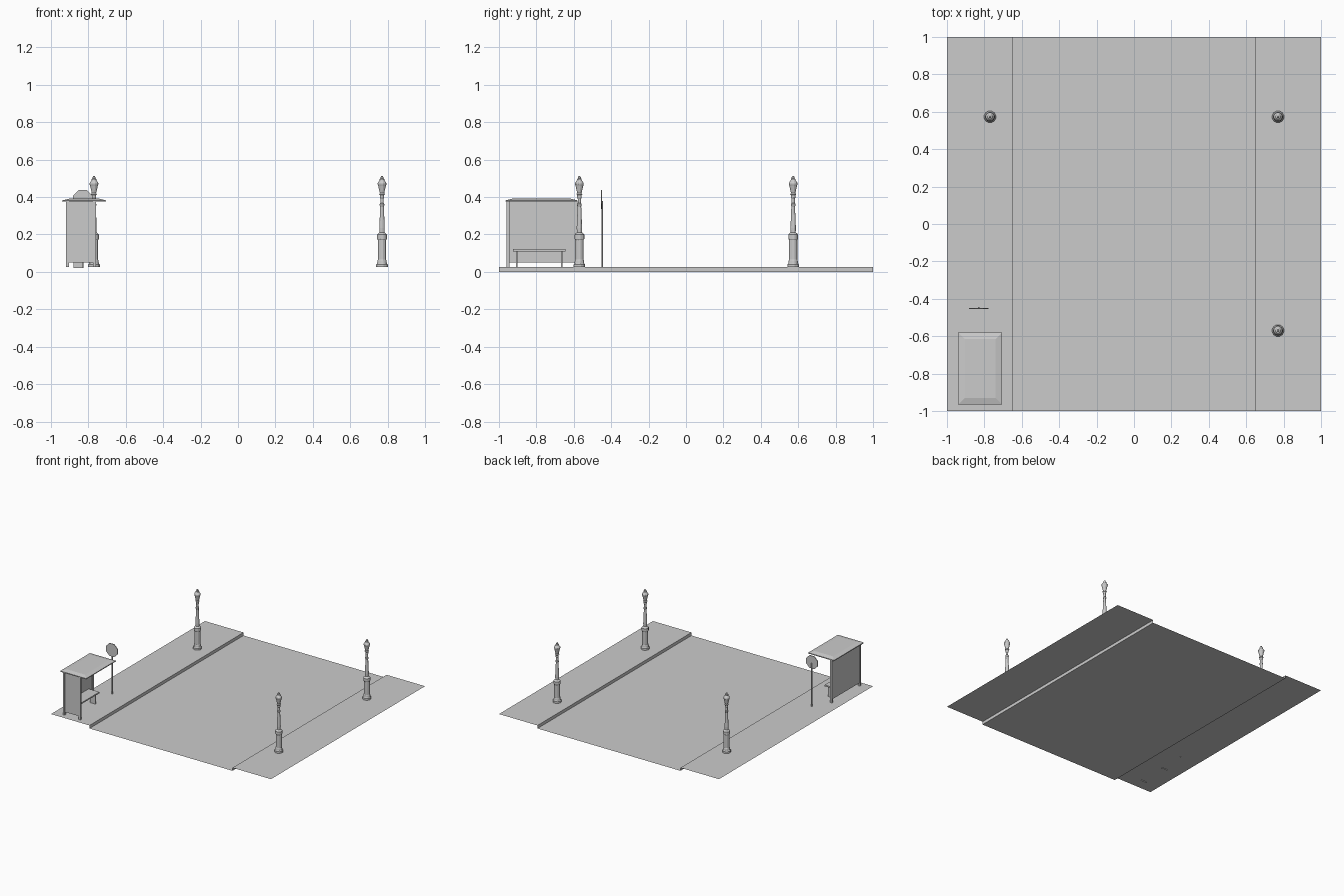
import bpy, bmesh, math
from mathutils import Vector

cube = bpy.data.objects.get("Cube")
if cube:
    bpy.data.objects.remove(cube, do_unlink=True)

grey = bpy.data.materials.new("plain_grey")
grey.use_nodes = True
COLOUR = (0.6, 0.6, 0.6, 1)
grey.diffuse_color = COLOUR
grey.node_tree.nodes["Principled BSDF"].inputs["Base Color"].default_value = COLOUR

KERB = 0.025


def finish(name, bm):
    mesh = bpy.data.meshes.new(name)
    bm.to_mesh(mesh)
    bm.free()
    mesh.materials.append(grey)
    obj = bpy.data.objects.new(name, mesh)
    bpy.context.collection.objects.link(obj)
    return obj


def box(name, x, y, z, taper=0):
    """Box from (min, max) ranges; taper pulls the top edges inward."""
    bm = bmesh.new()
    bmesh.ops.create_cube(bm, size=1)
    for v in bm.verts:
        top = v.co.z > 0
        for i, r in enumerate((x, y, z)):
            side = 1 if v.co[i] > 0 else -1
            inset = taper if top and i < 2 else 0
            v.co[i] = (r[0] + r[1]) / 2 + side * ((r[1] - r[0]) / 2 - inset)
    return finish(name, bm)


def lathe(name, profile, sides, location):
    """Spin (radius, height) pairs round the z axis."""
    bm = bmesh.new()
    rings = []
    for r, z in profile:
        rings.append([bm.verts.new((r * math.cos(a), r * math.sin(a), z))
                      for a in (math.tau * (i + 0.5) / sides for i in range(sides))])
    for low, high in zip(rings, rings[1:]):
        for i in range(sides):
            j = (i + 1) % sides
            bm.faces.new((low[i], low[j], high[j], high[i]))
    bm.faces.new(rings[-1])
    bm.faces.new(rings[0][::-1])
    obj = finish(name, bm)
    obj.location = location
    return obj


# Road and raised pavements: one folded sheet
bm = bmesh.new()
fold = [(-1, KERB), (-0.65, KERB), (-0.65, 0), (0.65, 0), (0.65, KERB), (1, KERB)]
rows = [[bm.verts.new((x, y, z)) for x, z in fold] for y in (-1, 1)]
for i in range(len(fold) - 1):
    bm.faces.new((rows[0][i], rows[0][i + 1], rows[1][i + 1], rows[1][i]))
finish("road_and_pavements", bm)

# Street lamps: pedestal, collar, slim post, lantern and cap
lamp = [(0.032, 0), (0.032, 0.014), (0.027, 0.02), (0.025, 0.036), (0.023, 0.04),
        (0.023, 0.145), (0.027, 0.152), (0.027, 0.174), (0.022, 0.18),
        (0.014, 0.186), (0.015, 0.21), (0.010, 0.325), (0.013, 0.33),
        (0.013, 0.338), (0.009, 0.343), (0.009, 0.365), (0.012, 0.372),
        (0.012, 0.385), (0.017, 0.39), (0.012, 0.396), (0.022, 0.438),
        (0.024, 0.442), (0.024, 0.450), (0.013, 0.466), (0.013, 0.472),
        (0.008, 0.474), (0.008, 0.482), (0.004, 0.487)]
for name, x, y in (("lamp_back_right", -0.77, 0.573),
                   ("lamp_back_left", 0.77, 0.573),
                   ("lamp_front_left", 0.77, -0.57)):
    lathe(name, lamp, 12, (x, y, KERB))

# Bus shelter: posts, back and end panels, roof
for name, x, y in (("post_back_near", -0.92, -0.96), ("post_front_near", -0.776, -0.96),
                   ("post_back_far", -0.92, -0.597)):
    box(name, (x, x + 0.016), (y, y + 0.016), (KERB, 0.376))
box("back_panel", (-0.915, -0.909), (-0.945, -0.595), (0.05, 0.376))
box("end_panel", (-0.905, -0.775), (-0.955, -0.949), (0.05, 0.376))
box("roof_slab", (-0.94, -0.705), (-0.965, -0.58), (0.375, 0.382))
box("roof_top", (-0.94, -0.705), (-0.965, -0.58), (0.382, 0.391), taper=0.036)

# Bench
box("bench_seat", (-0.907, -0.81), (-0.925, -0.643), (0.11, 0.121))
for name, y in (("bench_leg_near", -0.91), ("bench_leg_far", -0.667)):
    box(name, (-0.88, -0.83), (y, y + 0.008), (0.02, 0.112))

# Bus stop sign: pole and eight-sided plate
lathe("sign_pole", [(0.004, 0), (0.004, 0.36)], 8, (-0.83, -0.447, 0.02))
plate = lathe("sign_plate", [(0.056, -0.003), (0.056, 0.003)], 8, (-0.83, -0.451, 0.387))
plate.rotation_euler.x = math.radians(90)
